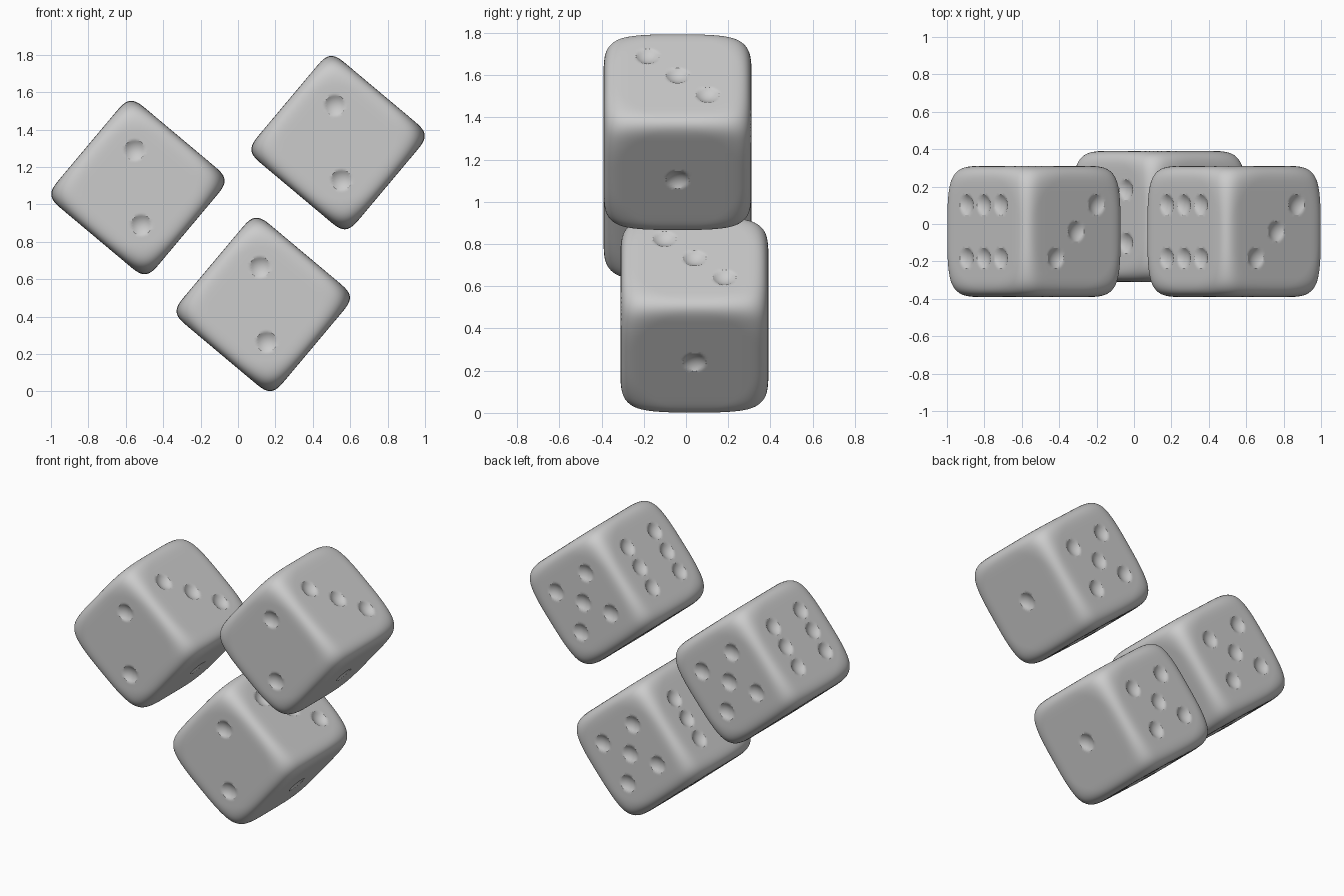
import bpy, bmesh, math
from mathutils import Vector

if "Cube" in bpy.data.objects:
    bpy.data.objects.remove(bpy.data.objects["Cube"])

HALF = 0.35                    # half die size
INNER = 0.212                  # half width of the flat part of each face
SEGS = 64
CELL = 2 * HALF / SEGS
P = 0.142                      # pip spacing
PIP_R, PIP_D = 0.055, 0.02
BALL_R = (PIP_R ** 2 + PIP_D ** 2) / (2 * PIP_D)

# Pip layouts: (face normal, list of in-face positions along the other two axes)
corners = [(-P, -P), (-P, P), (P, -P), (P, P)]
layouts = [
    ((1, 0, 0), [(0, 0)]),
    ((0, -1, 0), [(-P, P), (P, -P)]),
    ((0, 0, 1), [(-P, -P), (0, 0), (P, P)]),
    ((0, 0, -1), corners),
    ((0, 1, 0), corners + [(0, 0)]),
    ((-1, 0, 0), [(y, z) for y in (-P, P) for z in (-P, 0, P)]),
]


def rounded(p):
    """Move a point of the sharp cube onto the soft-edged cube."""
    inner = Vector([max(-INNER, min(INNER, c)) for c in p])
    q = p - inner
    norm = sum(abs(c) ** 4.15 for c in q) ** (1 / 4.15)
    p = inner + q * ((HALF - INNER) / norm)
    r = p.length
    if r > 0.46:               # pull in the eight corners a little more
        p *= (r - 0.029 * ((r - 0.46) / 0.094) ** 2) / r
    return p


def dented(p, centre, n):
    """Sink a point into the shallow round pip, with a clean circular rim."""
    d = p - centre
    dist = d.length
    if dist > PIP_R + 0.51 * CELL:
        return p
    if dist > PIP_R - 0.51 * CELL:
        return centre + d * (PIP_R / dist)
    return p - n * (math.sqrt(BALL_R ** 2 - dist ** 2) - (BALL_R - PIP_D))


# One die: six grids, rounded and dented, then welded together
bm = bmesh.new()
axes = [Vector(e) for e in ((1, 0, 0), (0, 1, 0), (0, 0, 1))]
for normal, spots in layouts:
    n = Vector(normal)
    a, b = [e for e in axes if abs(n.dot(e)) < 0.5]
    turn = n.to_track_quat('Z', 'Y').to_matrix()
    grid = bmesh.ops.create_grid(bm, x_segments=SEGS, y_segments=SEGS, size=HALF)
    centres = [n * HALF + a * s + b * t for s, t in spots]
    for v in grid["verts"]:
        p = rounded(turn @ v.co + n * HALF)
        for c in centres:
            p = dented(p, c, n)
        v.co = p
bmesh.ops.remove_doubles(bm, verts=bm.verts[:], dist=0.0002)
bmesh.ops.recalc_face_normals(bm, faces=bm.faces[:])

# Smooth shading, sharp only at the pip rims
for f in bm.faces:
    f.smooth = True
for e in bm.edges:
    if len(e.link_faces) == 2 and e.calc_face_angle(0) > math.radians(24):
        e.smooth = False
die_mesh = bpy.data.meshes.new("die")
bm.to_mesh(die_mesh)
bm.free()

# Three tumbling dice sharing one mesh
for name, loc in (("left_die", (-0.535, -0.04, 1.09)),
                  ("right_die", (0.535, -0.04, 1.33)),
                  ("bottom_die", (0.135, 0.04, 0.465))):
    die = bpy.data.objects.new(name, die_mesh)
    die.location = loc
    die.rotation_euler = (0, math.radians(40), 0)
    bpy.context.collection.objects.link(die)
